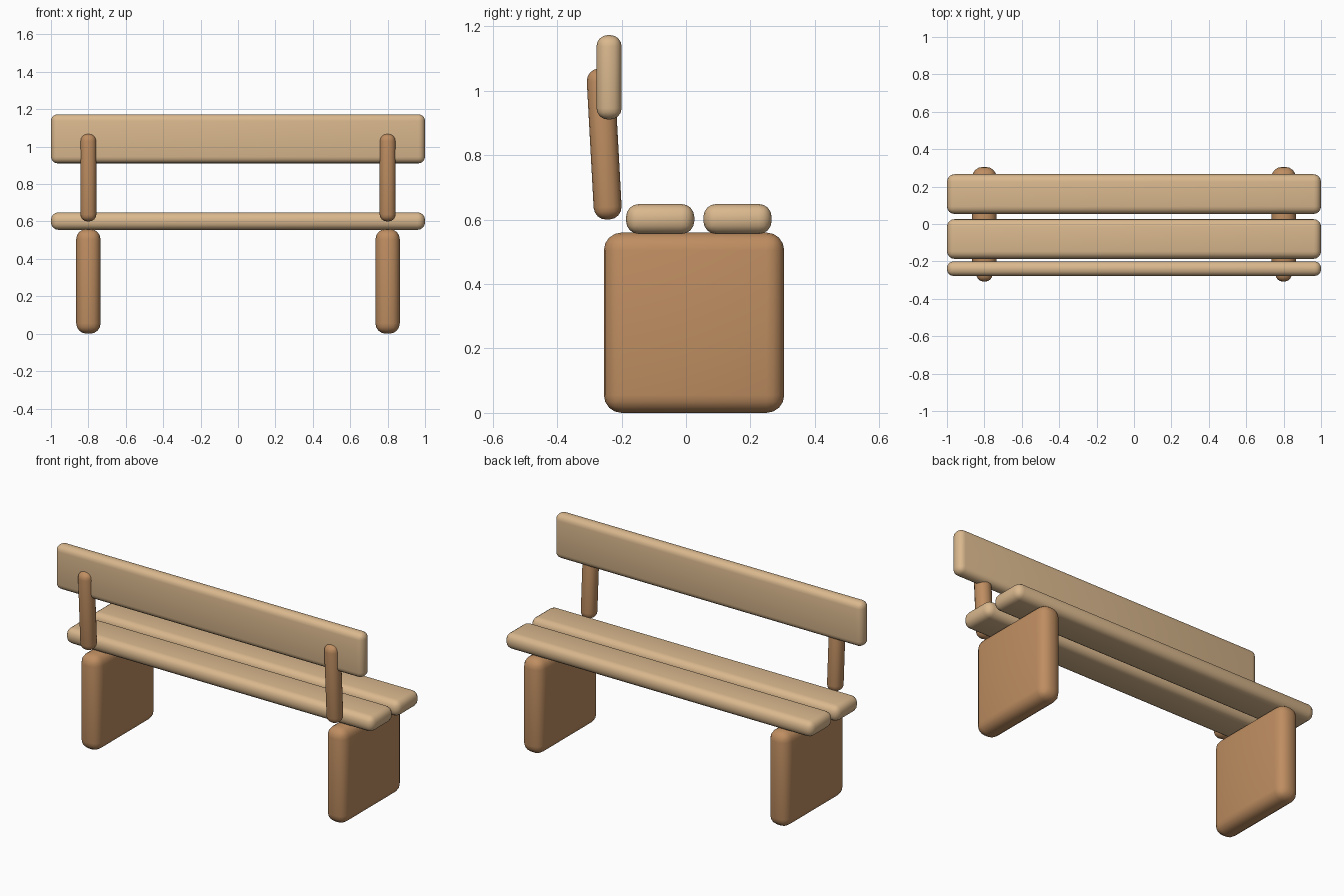
import bpy
import math

cube = bpy.data.objects.get("Cube")
if cube:
    bpy.data.objects.remove(cube, do_unlink=True)


def make_material(name, rgb):
    mat = bpy.data.materials.new(name)
    mat.use_nodes = True
    mat.diffuse_color = (*rgb, 1)
    mat.node_tree.nodes["Principled BSDF"].inputs["Base Color"].default_value = (*rgb, 1)
    return mat


light_wood = make_material("light wood", (0.70, 0.48, 0.27))
brown_wood = make_material("brown wood", (0.52, 0.27, 0.12))


def rounded_block(name, size, center, radius, mat, tilt=0.0):
    """Box with rounded edges, optionally leaning about the x axis."""
    bpy.ops.mesh.primitive_cube_add(size=1, location=center)
    obj = bpy.context.object
    obj.name = name
    obj.scale = size
    bpy.ops.object.transform_apply(location=False, rotation=False, scale=True)
    obj.rotation_euler.x = tilt
    bevel = obj.modifiers.new("Rounded edges", "BEVEL")
    bevel.width = radius
    bevel.segments = 4
    bevel.limit_method = "NONE"
    obj.data.materials.append(mat)
    bpy.ops.object.shade_smooth()
    return obj


# Seat slats
for name, y in (("seat_slat_rear", -0.08), ("seat_slat_front", 0.16)):
    rounded_block(name, (2, 0.212, 0.093), (0, y, 0.602), 0.04, light_wood)

# Backrest board
rounded_block("backrest", (2, 0.078, 0.262), (0, -0.239, 1.042), 0.035, light_wood)

# Slab legs and leaning backrest posts on both sides
for side, sign in (("left", 1), ("right", -1)):
    x = 0.8 * sign
    rounded_block(side + "_leg", (0.13, 0.56, 0.56), (x, 0.025, 0.28), 0.055, brown_wood)
    rounded_block(side + "_backrest_post", (0.086, 0.087, 0.47), (x, -0.254, 0.835),
                  0.039, brown_wood, math.radians(3.1))
